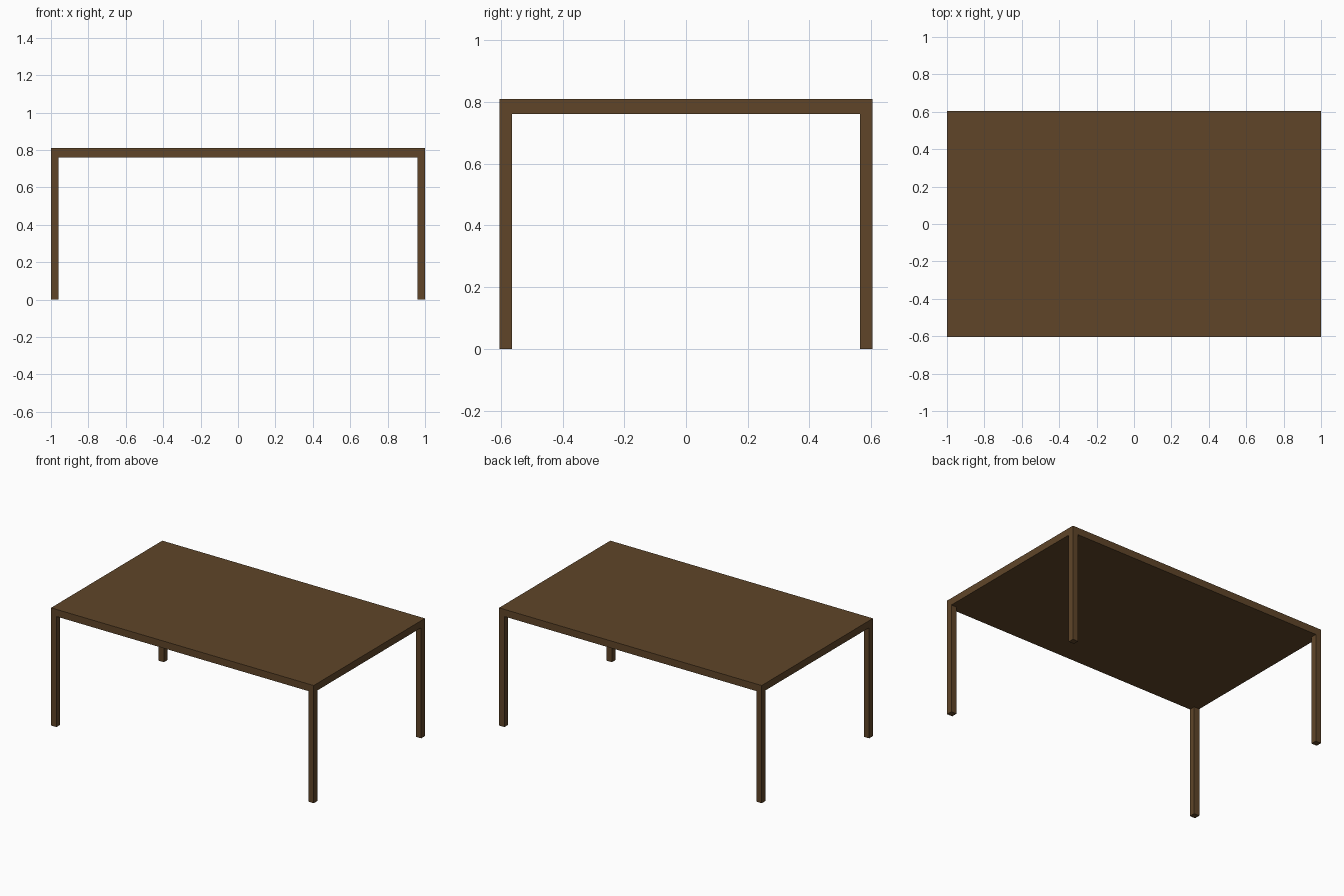
import bpy

if "Cube" in bpy.data.objects:
    bpy.data.objects.remove(bpy.data.objects["Cube"])

LENGTH, DEPTH, HEIGHT = 2.0, 1.21, 0.81
THICK = 0.049   # table top thickness
LEG = 0.041     # square leg width

wood = bpy.data.materials.new("dark_wood")
wood.diffuse_color = (0.115, 0.06, 0.022, 1)
wood.use_nodes = True
wood.node_tree.nodes["Principled BSDF"].inputs["Base Color"].default_value = wood.diffuse_color


def box(name, size, centre):
    bpy.ops.mesh.primitive_cube_add(size=1, location=centre)
    ob = bpy.context.object
    ob.name = name
    ob.scale = size
    bpy.ops.object.transform_apply(location=False, rotation=False, scale=True)
    ob.data.materials.append(wood)
    return ob


# Solid slab top
box("table_top", (LENGTH, DEPTH, THICK), (0, 0, HEIGHT - THICK / 2))

# Square legs flush with the corners
leg_height = HEIGHT - THICK
for y_name, sy in (("front", -1), ("back", 1)):
    for x_name, sx in (("left", -1), ("right", 1)):
        box(f"{y_name}_{x_name}_leg", (LEG, LEG, leg_height),
            (sx * (LENGTH - LEG) / 2, sy * (DEPTH - LEG) / 2, leg_height / 2))
